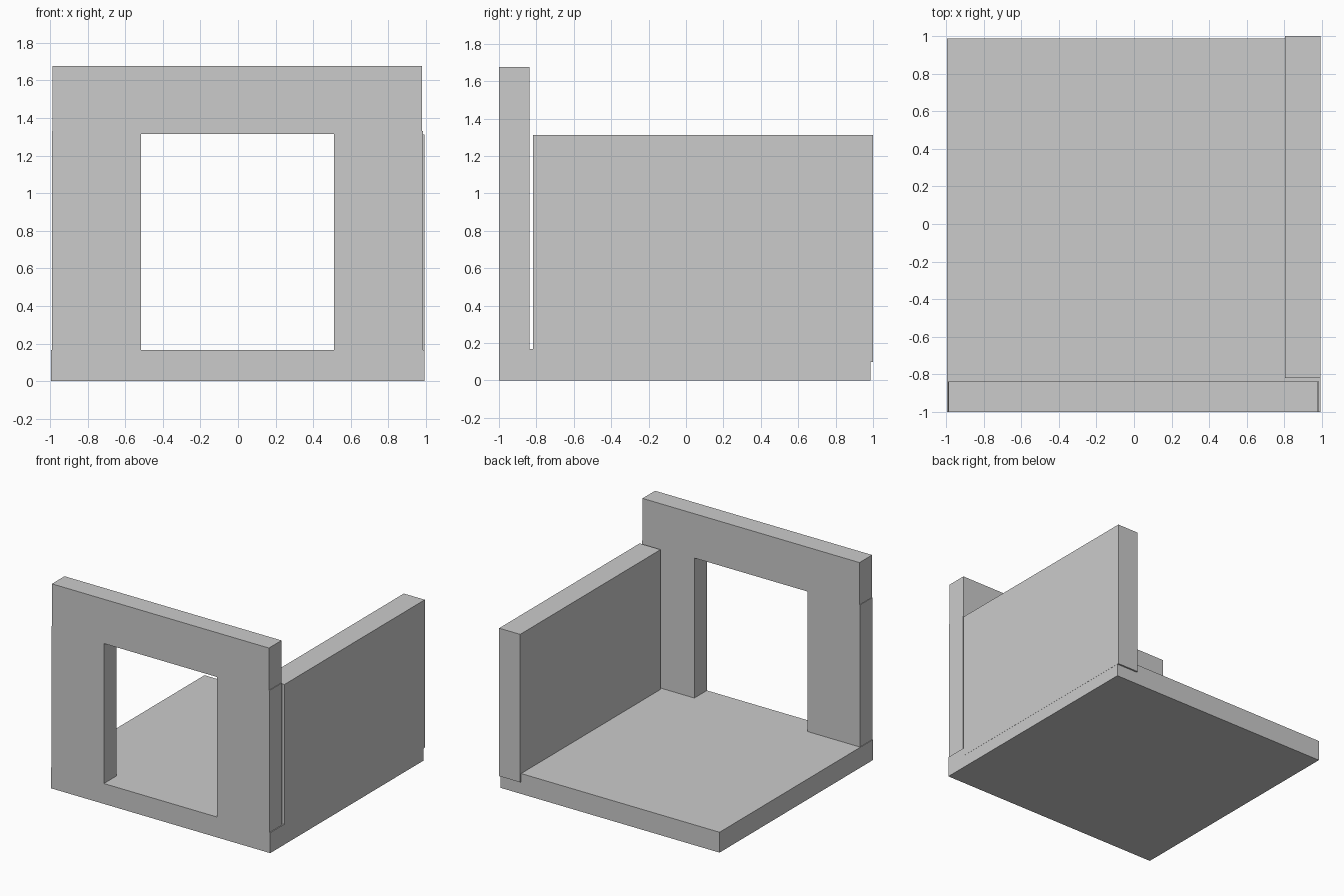
import bpy
import bmesh
from mathutils import Vector

if "Cube" in bpy.data.objects:
    bpy.data.objects.remove(bpy.data.objects["Cube"])


def box(name, x, y, z):
    """Axis-aligned box from (min, max) ranges."""
    lo, hi = Vector((x[0], y[0], z[0])), Vector((x[1], y[1], z[1]))
    bm = bmesh.new()
    bmesh.ops.create_cube(bm, size=1)
    bmesh.ops.scale(bm, vec=hi - lo, verts=bm.verts)
    bmesh.ops.translate(bm, vec=(lo + hi) / 2, verts=bm.verts)
    mesh = bpy.data.meshes.new(name)
    bm.to_mesh(mesh)
    bm.free()
    obj = bpy.data.objects.new(name, mesh)
    bpy.context.collection.objects.link(obj)
    return obj


FLOOR_TOP = 0.167
FRONT_Y = (-1.0, -0.837)   # thickness of the doorway wall

# Floor slab
box("floor", (-0.995, 0.992), (-1.0, 0.987), (0, FLOOR_TOP))

# Doorway wall: two posts carrying a lintel, posts slightly let into it
for side, x in (("left", (-0.99, -0.515)), ("right", (0.51, 0.985))):
    box(f"{side}_door_post", x, FRONT_Y, (FLOOR_TOP, 1.33))
box("door_lintel", (-0.986, 0.98), FRONT_Y, (1.314, 1.677))

# Solid side wall, sunk a little into the floor and overhanging at the back
box("side_wall", (0.803, 0.993), (-0.818, 1.0), (0.10, 1.312))
